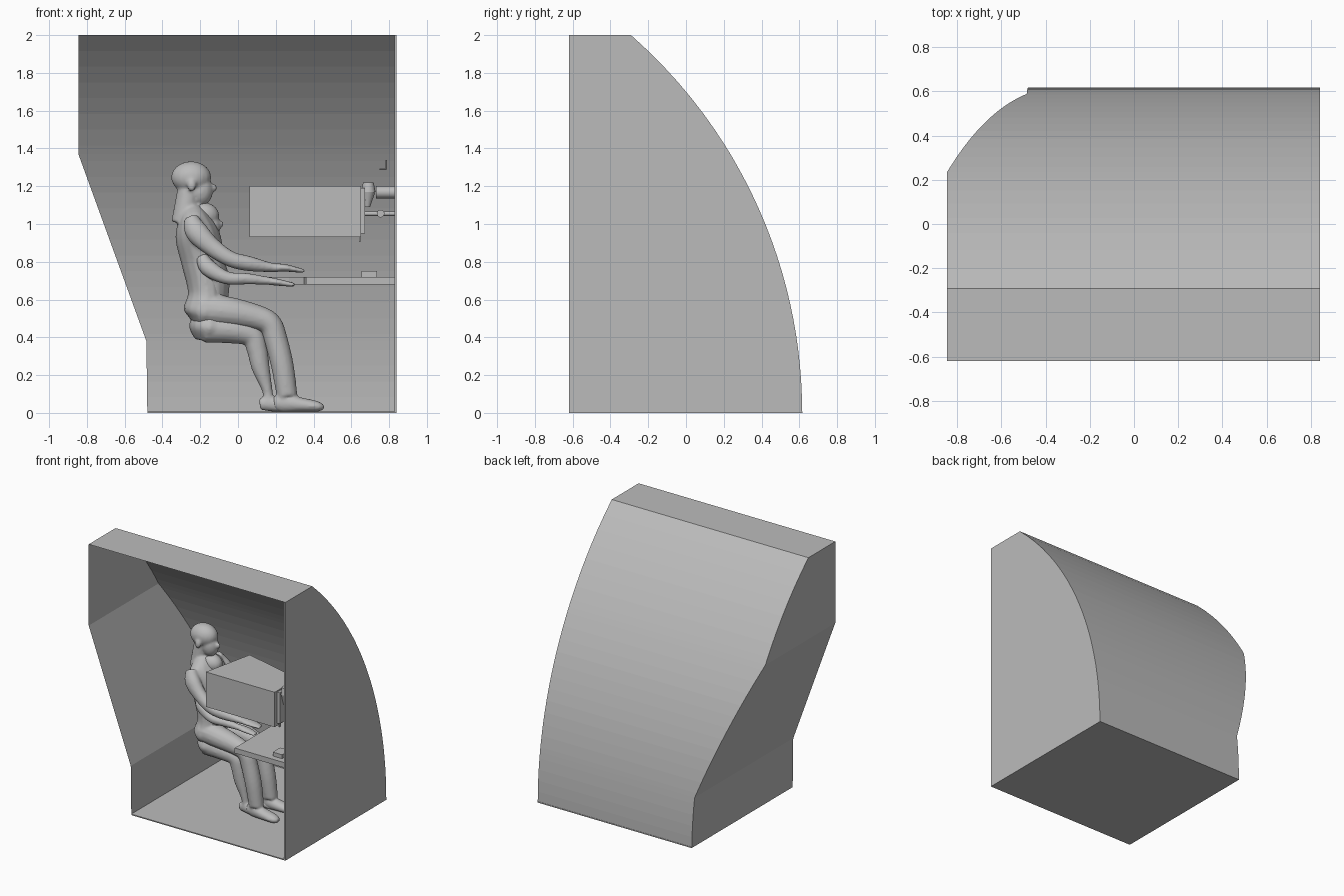
import bpy, bmesh, math
from mathutils import Vector, Matrix

cube = bpy.data.objects.get("Cube")
if cube:
    bpy.data.objects.remove(cube)

grey = bpy.data.materials.new("plain grey")
grey.use_nodes = True
grey.diffuse_color = (0.5, 0.5, 0.5, 1)
grey.node_tree.nodes["Principled BSDF"].inputs["Base Color"].default_value = (0.5, 0.5, 0.5, 1)


def finish(name, bm, smooth=False, fix=True):
    if fix:
        bmesh.ops.recalc_face_normals(bm, faces=bm.faces)
    mesh = bpy.data.meshes.new(name)
    bm.to_mesh(mesh)
    bm.free()
    mesh.materials.append(grey)
    for f in mesh.polygons:
        f.use_smooth = smooth
    ob = bpy.data.objects.new(name, mesh)
    bpy.context.collection.objects.link(ob)
    return ob


def prism(name, pts, axis, low, high):
    """Extrude a 2D outline along x or z."""
    bm = bmesh.new()
    place = (lambda p, h: (h, p[0], p[1])) if axis == "x" else (lambda p, h: (p[0], p[1], h))
    a, b = ([bm.verts.new(place(p, h)) for p in pts] for h in (low, high))
    bm.faces.new(a)
    bm.faces.new(b)
    for i in range(len(pts)):
        j = (i + 1) % len(pts)
        bm.faces.new((a[i], a[j], b[j], b[i]))
    return finish(name, bm)


def box(name, x, y, z):
    return prism(name, [(x[0], y[0]), (x[1], y[0]), (x[1], y[1]), (x[0], y[1])], "z", *z)


def rod(name, start, end, r1, r2=None):
    bm = bmesh.new()
    a, b = Vector(start), Vector(end)
    turn = (b - a).to_track_quat("Z", "Y").to_matrix().to_4x4()
    bmesh.ops.create_cone(bm, cap_ends=True, segments=20, radius1=r1,
                          radius2=r1 if r2 is None else r2, depth=(b - a).length,
                          matrix=Matrix.Translation((a + b) / 2) @ turn)
    ob = finish(name, bm, True)
    bpy.context.view_layer.objects.active = ob
    ob.select_set(True)
    bpy.ops.object.shade_smooth_by_angle()
    ob.select_set(False)
    return ob


# Booth shell: arched back, slanted left wall, open front
FRONT, RIGHT, R = -0.62, 0.84, 2.66


def back(z):
    return 0.615 - R + math.sqrt(R * R - z * z)


def left(z):
    if z < 0.38:
        return -0.48 - 0.005 * z / 0.38
    return max(-0.845, -0.485 - 0.36 * (z - 0.38) / 0.99)


heights = sorted([2 * i / 24 for i in range(25)] + [0.38, 1.37])
bm = bmesh.new()
rows = [[bm.verts.new(p) for p in ((left(z), FRONT, z), (left(z), back(z), z), (RIGHT, back(z), z))]
        for z in heights]
for lo, hi in zip(rows, rows[1:]):
    for k in (0, 1):
        bm.faces.new((lo[k], hi[k], hi[k + 1], lo[k + 1]))
front_top = bm.verts.new((RIGHT, FRONT, 2))
bm.faces.new((rows[-1][0], front_top, rows[-1][2], rows[-1][1]))
finish("booth_shell", bm)
prism("booth_right_wall", [(FRONT, 0), (FRONT, 2)] + [(back(z), z) for z in reversed(heights)],
      "x", RIGHT - 0.012, RIGHT)
box("booth_floor", (-0.48, RIGHT), (FRONT, 0.617), (0, 0.008))

# Desk with a wing on the far side
prism("desk_top", [(0.36, -0.555), (0.83, -0.555), (0.83, 0.5), (0.13, 0.5), (0.13, 0.28),
                   (0.18, 0.16), (0.27, 0.1), (0.35, 0.02), (0.36, -0.07)], "z", 0.68, 0.72)
box("desk_device", (0.655, 0.735), (-0.51, -0.42), (0.72, 0.75))

# Display cabinet and its wall mount
prism("display_cabinet", [(0.06, -0.48), (0.65, -0.48), (0.65, -0.2), (0.15, -0.07)],
      "z", 0.93, 1.2)
box("mount_plate", (0.65, 0.673), (-0.45, -0.3), (0.95, 1.19))
box("mount_hook", (0.64, 0.648), (-0.42, -0.4), (0.905, 0.95))
rod("mount_arm", (0.67, -0.38, 1.055), (0.83, -0.38, 1.055), 0.012)
rod("mount_joint", (0.755, -0.41, 1.055), (0.755, -0.35, 1.055), 0.02)
rod("lamp_body", (0.73, -0.38, 1.168), (0.83, -0.38, 1.168), 0.032)
rod("handset_top", (0.69, -0.4, 1.17), (0.69, -0.4, 1.22), 0.038, 0.028)
rod("handset_grip", (0.685, -0.4, 1.09), (0.69, -0.4, 1.17), 0.014, 0.036)
rod("wall_hook_stem", (0.785, -0.38, 1.29), (0.785, -0.38, 1.34), 0.004)
rod("wall_hook_foot", (0.75, -0.38, 1.29), (0.785, -0.38, 1.29), 0.004)

# Seated figures facing +x, centred on this depth
MID = -0.06


def spline(keys, steps=5):
    out = []
    for i in range(len(keys) - 1):
        p = [keys[min(max(i + k, 0), len(keys) - 1)] for k in (-1, 0, 1, 2)]
        for s in range(steps):
            t = s / steps
            out.append([0.5 * (2 * b + (c - a) * t + (2 * a - 5 * b + 4 * c - d) * t * t
                               + (3 * b - a - 3 * c + d) * t ** 3) for a, b, c, d in zip(*p)])
    return out + [keys[-1]]


def tube(bm, keys):
    """Loft ellipses along keys of x, y, z, radius in profile, radius in depth."""
    path = spline(keys)
    rings = []
    for i, (x, y, z, ru, rv) in enumerate(path):
        d = Vector(path[min(i + 1, len(path) - 1)][:3]) - Vector(path[max(i - 1, 0)][:3])
        u = d.cross(Vector((0, 1, 0))).normalized()
        v = u.cross(d).normalized()
        c = Vector((x, y + MID, z))
        rings.append([bm.verts.new(c + u * ru * math.cos(a) + v * rv * math.sin(a))
                      for a in (math.tau * k / 16 for k in range(16))])
    for r, s in zip(rings, rings[1:]):
        for k in range(16):
            bm.faces.new((r[k], r[k - 1], s[k - 1], s[k]))
    bm.faces.new(rings[0])
    bm.faces.new(list(reversed(rings[-1])))


def blob(bm, centre, size):
    m = Matrix.Translation(Vector(centre) + Vector((0, MID, 0))) @ Matrix.Diagonal((*size, 1))
    bmesh.ops.create_uvsphere(bm, u_segments=20, v_segments=14, radius=1, matrix=m)


def figure(name, head, s, torso, arm, leg, foot):
    bm = bmesh.new()
    x, z = head
    # Head: skull, jaw, nose, ears, neck
    blob(bm, (x - 0.012 * s, 0, z + 0.03 * s), (0.1 * s, 0.077 * s, 0.08 * s))
    blob(bm, (x + 0.035 * s, 0, z - 0.035 * s), (0.062 * s, 0.056 * s, 0.078 * s))
    blob(bm, (x + 0.098 * s, 0, z - 0.022 * s), (0.02 * s, 0.014 * s, 0.02 * s))
    for side in (-1, 1):
        blob(bm, (x - 0.01, side * 0.077 * s, z - 0.01), (0.022 * s, 0.013 * s, 0.033 * s))
    tube(bm, [(x - 0.05 * s, 0, z - 0.2 * s, 0.062 * s, 0.07 * s),
              (x - 0.02 * s, 0, z, 0.055 * s, 0.055 * s)])
    tube(bm, torso)
    # Limbs on both sides
    for side in (-1, 1):
        for keys in (arm, leg, foot):
            tube(bm, [(kx, side * ky, kz, a, b) for kx, ky, kz, a, b in keys])
    bmesh.ops.recalc_face_normals(bm, faces=bm.faces)
    ob = finish(name, bm, True, False)
    blend = ob.modifiers.new("blend parts", "REMESH")
    blend.mode, blend.voxel_size, blend.use_smooth_shade = "VOXEL", 0.009, True
    soften = ob.modifiers.new("soften", "SMOOTH")
    soften.factor, soften.iterations = 0.5, 4


figure("tall_seated_figure", (-0.235, 1.215), 1.06,
       [(-0.19, 0, 0.47, 0.06, 0.12), (-0.175, 0, 0.53, 0.115, 0.165), (-0.165, 0, 0.64, 0.1, 0.14),
        (-0.185, 0, 0.8, 0.115, 0.145), (-0.215, 0, 0.94, 0.118, 0.165),
        (-0.235, 0, 1.03, 0.085, 0.15), (-0.25, 0, 1.09, 0.05, 0.07)],
       [(-0.25, 0.15, 1.03, 0.04, 0.04), (-0.22, 0.18, 0.96, 0.06, 0.05),
        (-0.14, 0.2, 0.88, 0.05, 0.045), (-0.04, 0.21, 0.815, 0.042, 0.042),
        (0.06, 0.2, 0.79, 0.04, 0.04), (0.18, 0.18, 0.77, 0.024, 0.03),
        (0.25, 0.17, 0.768, 0.02, 0.045), (0.35, 0.16, 0.75, 0.01, 0.03)],
       [(-0.2, 0.08, 0.55, 0.085, 0.08), (-0.05, 0.085, 0.535, 0.08, 0.08),
        (0.1, 0.085, 0.505, 0.067, 0.065), (0.17, 0.085, 0.47, 0.062, 0.06),
        (0.2, 0.085, 0.39, 0.062, 0.058), (0.235, 0.085, 0.25, 0.06, 0.058),
        (0.26, 0.085, 0.09, 0.055, 0.05)],
       [(0.19, 0.085, 0.05, 0.035, 0.03), (0.24, 0.085, 0.052, 0.05, 0.04),
        (0.34, 0.09, 0.042, 0.038, 0.047), (0.42, 0.095, 0.034, 0.028, 0.042),
        (0.455, 0.095, 0.028, 0.012, 0.02)])

figure("short_seated_figure", (-0.175, 1.02), 0.86,
       [(-0.16, 0, 0.38, 0.07, 0.11), (-0.15, 0, 0.45, 0.11, 0.16), (-0.14, 0, 0.56, 0.085, 0.12),
        (-0.14, 0, 0.7, 0.095, 0.13), (-0.17, 0, 0.8, 0.085, 0.14), (-0.2, 0, 0.88, 0.04, 0.06)],
       [(-0.19, 0.13, 0.83, 0.03, 0.03), (-0.16, 0.15, 0.77, 0.045, 0.04),
        (-0.06, 0.17, 0.715, 0.035, 0.035), (0.05, 0.17, 0.71, 0.03, 0.03),
        (0.15, 0.16, 0.7, 0.022, 0.025), (0.22, 0.15, 0.69, 0.018, 0.035),
        (0.3, 0.15, 0.677, 0.01, 0.025)],
       [(-0.17, 0.075, 0.45, 0.08, 0.075), (-0.04, 0.075, 0.44, 0.072, 0.072),
        (0.07, 0.075, 0.41, 0.06, 0.055), (0.1, 0.075, 0.34, 0.055, 0.05),
        (0.12, 0.075, 0.24, 0.048, 0.044), (0.155, 0.075, 0.12, 0.028, 0.028),
        (0.16, 0.075, 0.06, 0.028, 0.028)],
       [(0.115, 0.075, 0.045, 0.03, 0.025), (0.17, 0.075, 0.05, 0.042, 0.032),
        (0.25, 0.08, 0.032, 0.028, 0.036), (0.33, 0.085, 0.024, 0.016, 0.025)])
